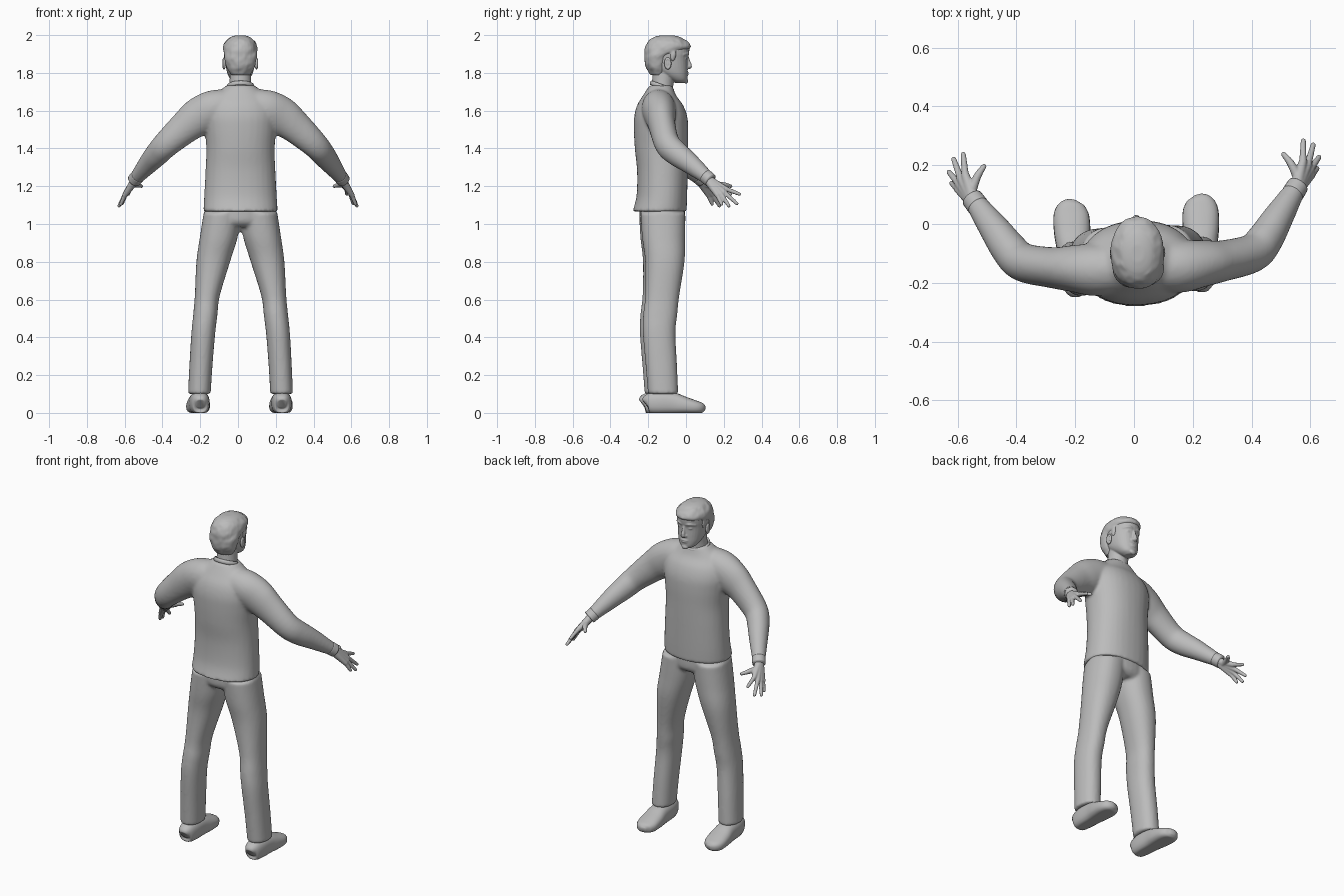
import bpy, bmesh, math
from mathutils import Vector, Matrix, noise

if "Cube" in bpy.data.objects:
    bpy.data.objects.remove(bpy.data.objects["Cube"], do_unlink=True)

grey = bpy.data.materials.new("plain grey")
grey.use_nodes = True
colour = (0.5, 0.5, 0.5, 1)
grey.diffuse_color = colour
grey.node_tree.nodes["Principled BSDF"].inputs["Base Color"].default_value = colour

# The symmetric body is turned slightly about its vertical axis
POSE = Matrix.Translation((0.008, 0, 0)) @ Matrix.Rotation(0.04, 4, "Z")
SIDES = (("left", 1), ("right", -1))


def smooth_rows(rows, steps):
    """Catmull-Rom interpolation through rows of numbers."""
    out = []
    last = len(rows) - 1
    for i in range(last):
        quad = zip(rows[max(i - 1, 0)], rows[i], rows[i + 1], rows[min(i + 2, last)])
        quad = list(quad)
        for k in range(steps):
            t = k / steps
            out.append([b + t * ((c - a) / 2 + t * ((2 * a - 5 * b + 4 * c - d) / 2
                        + t * (3 * b - a - 3 * c + d) / 2)) for a, b, c, d in quad])
    out.append(list(rows[last]))
    return out


def skin_rings(bm, rings):
    """Join rings of points into a closed tube."""
    loops = [[bm.verts.new(p) for p in ring] for ring in rings]
    for lower, upper in zip(loops, loops[1:]):
        for j in range(len(lower)):
            bm.faces.new((lower[j - 1], lower[j], upper[j], upper[j - 1]))
    bm.faces.new(loops[0][::-1])
    bm.faces.new(loops[-1])


def ring(centre, side, up, a, b, power=2, count=32):
    points = []
    for j in range(count):
        c, s = math.cos(math.tau * j / count), math.sin(math.tau * j / count)
        c = math.copysign(abs(c) ** (2 / power), c)
        s = math.copysign(abs(s) ** (2 / power), s)
        points.append(centre + side * (a * c) + up * (b * s))
    return points


def stack(bm, rows, x_sign=1, power=2):
    """Level sections given as (x, y, z, half width, half depth)."""
    skin_rings(bm, [ring(Vector((x * x_sign, y, z)), Vector((1, 0, 0)), Vector((0, 1, 0)), a, b, power)
                    for x, y, z, a, b in smooth_rows(rows, 6)])


def limb(bm, rows, x_sign=1, steps=5, power=2):
    """Sections square to a path, given as (x, y, z, half width, half height)."""
    rows = smooth_rows(rows, steps)
    path = [Vector((r[0] * x_sign, r[1], r[2])) for r in rows]
    rings = []
    for i, p in enumerate(path):
        t = (path[min(i + 1, len(path) - 1)] - path[max(i - 1, 0)]).normalized()
        side = t.cross(Vector((0, 0, 1))).normalized()
        rings.append(ring(p, side, side.cross(t), rows[i][3], rows[i][4], power, 24))
    skin_rings(bm, rings)


def ball(bm, place, size):
    matrix = Matrix.Translation(place) @ Matrix.Diagonal((*size, 1))
    bmesh.ops.create_uvsphere(bm, u_segments=20, v_segments=12, radius=1, matrix=matrix)


def finger(bm, points, start, end, x_sign):
    """Tapered round-ended tube through a few points."""
    n = len(points) - 1
    sizes = [start + (end - start) * i / n for i in range(n + 1)]
    limb(bm, [(*p, r, r) for p, r in zip(points, sizes)], x_sign)
    for p, r in ((points[0], start), (points[-1], end)):
        ball(bm, (p[0] * x_sign, p[1], p[2]), (r, r, r))


def finish(bm, name, voxel=0, relax=0):
    bmesh.ops.recalc_face_normals(bm, faces=bm.faces)
    bm.transform(POSE)
    mesh = bpy.data.meshes.new(name)
    bm.to_mesh(mesh)
    bm.free()
    mesh.materials.append(grey)
    mesh.polygons.foreach_set("use_smooth", [True] * len(mesh.polygons))
    obj = bpy.data.objects.new(name, mesh)
    bpy.context.collection.objects.link(obj)
    if voxel:
        blend = obj.modifiers.new("blend", "REMESH")
        blend.mode = "VOXEL"
        blend.voxel_size = voxel
        blend.use_smooth_shade = True
        soften = obj.modifiers.new("soften", "SMOOTH")
        soften.factor = 0.5
        soften.iterations = relax
    return obj


# Sweater: torso and sleeves blended together
bm = bmesh.new()
stack(bm, [(0, -.14, 1.065, .197, .143), (0, -.128, 1.15, .192, .134), (0, -.125, 1.28, .185, .134),
           (0, -.13, 1.4, .181, .141), (0, -.132, 1.5, .19, .144), (0, -.134, 1.57, .195, .14),
           (0, -.137, 1.63, .18, .121), (0, -.14, 1.68, .14, .088), (0, -.133, 1.735, .073, .06)], power=2.2)
for label, s in SIDES:
    limb(bm, [(.05, -.15, 1.635, .08, .08), (.14, -.15, 1.61, .09, .1), (.22, -.143, 1.567, .08, .103),
              (.29, -.137, 1.515, .07, .088), (.39, -.115, 1.425, .066, .072), (.435, -.07, 1.376, .062, .067),
              (.48, -.002, 1.323, .053, .056), (.548, .1, 1.238, .035, .035)], s)
finish(bm, "sweater", .009, 7)

# Collar band, lower at the throat
bm = bmesh.new()
loop = ring(Vector((0, -.128, 1.727)), Vector((1, 0, 0)), Vector((0, .94, -.34)), .067, .06)
skin = [ring(p, (p - Vector((0, -.128, 1.727))).normalized(), Vector((0, .34, .94)), .007, .012, 2, 10) for p in loop]
skin_rings(bm, skin + skin[:1])
finish(bm, "collar")

# Trousers: seat and two legs
bm = bmesh.new()
stack(bm, [(0, -.125, .985, .15, .09), (0, -.126, 1.02, .186, .118), (0, -.126, 1.12, .185, .118)])
for label, s in SIDES:
    stack(bm, [(.218, -.13, .1, .06, .08), (.21, -.139, .25, .061, .083), (.198, -.15, .42, .063, .086),
               (.187, -.144, .52, .064, .09), (.176, -.133, .62, .066, .09), (.144, -.118, .8, .089, .104),
               (.115, -.123, .93, .1, .114), (.095, -.126, 1.06, .1, .119)], s, 2.2)
finish(bm, "trousers", .009, 4)

for label, s in SIDES:
    # Shoe with a flat sole
    bm = bmesh.new()
    limb(bm, [(.216, -.222, .045, .02, .025), (.216, -.21, .05, .041, .05), (.217, -.16, .052, .052, .06),
              (.218, -.08, .05, .056, .058), (.219, -.02, .04, .062, .047), (.22, .04, .03, .06, .036),
              (.217, .075, .026, .043, .027), (.214, .091, .024, .014, .012)], s, 5, 2.5)
    for v in bm.verts:
        v.co.z = max(v.co.z, 0)
    finish(bm, label + "_shoe")

    # Cuff at the end of the sleeve
    bm = bmesh.new()
    limb(bm, [(.536, .082, 1.253, .038, .038), (.554, .108, 1.231, .037, .037)], s)
    finish(bm, label + "_cuff")

    # Hand: palm spokes and spread fingers blended together
    bm = bmesh.new()
    wrist = (.545, .09, 1.238)
    for knuckle, tip in (((.575, .19, 1.185), (.579, .26, 1.158)), ((.592, .18, 1.168), (.612, .245, 1.108)),
                         ((.6, .163, 1.157), (.63, .202, 1.096)), ((.602, .143, 1.152), (.622, .164, 1.105))):
        finger(bm, [wrist, knuckle], .024, .014, s)
        finger(bm, [knuckle, tip], .0125, .009, s)
    finger(bm, [(.562, .12, 1.21), (.535, .182, 1.207), (.51, .217, 1.2)], .018, .009, s)
    finish(bm, label + "_hand", .004, 3)

    # Ear
    bm = bmesh.new()
    ball(bm, (.086 * s, -.1, 1.85), (.01, .019, .032))
    hollow = [f for f in bm.faces if f.calc_center_median().x * s > .093]
    bmesh.ops.inset_region(bm, faces=hollow, thickness=.002, depth=-.004)
    finish(bm, label + "_ear")

# Head: skull, neck and facial features
bm = bmesh.new()
stack(bm, [(0, -.032, 1.747, .024, .024), (0, -.04, 1.762, .046, .045), (0, -.062, 1.79, .064, .07),
           (0, -.083, 1.825, .074, .092), (0, -.092, 1.875, .08, .101), (0, -.094, 1.905, .082, .11),
           (0, -.097, 1.94, .08, .112), (0, -.1, 1.97, .06, .08), (0, -.1, 1.985, .03, .04)], power=2.2)
stack(bm, [(0, -.13, 1.66, .068, .062), (0, -.124, 1.74, .058, .057), (0, -.115, 1.83, .056, .06)])
limb(bm, [(0, .004, 1.895, .008, .008), (0, .012, 1.86, .009, .011), (0, .02, 1.836, .013, .012),
          (0, .012, 1.823, .01, .006)])
ball(bm, (0, 0, 1.757), (.02, .012, .014))
for z, width in ((1.801, .026), (1.791, .022)):
    ball(bm, (0, .003, z), (width, .011, .006))
for label, s in SIDES:
    ball(bm, (.012 * s, .008, 1.829), (.008, .01, .007))
    ball(bm, (.031 * s, -.006, 1.876), (.015, .012, .008))
    limb(bm, [(.01, .009, 1.897, .006, .006), (.034, .006, 1.903, .008, .007), (.06, -.02, 1.896, .006, .006)], s)
finish(bm, "head", .004, 3)

# Hair: cap with a low nape, a fringe and sideburns
bm = bmesh.new()
stack(bm, [(0, -.152, 1.79, .05, .036), (0, -.153, 1.82, .069, .055), (0, -.156, 1.86, .082, .062),
           (0, -.147, 1.892, .087, .073), (0, -.11, 1.918, .09, .11), (0, -.094, 1.94, .09, .12),
           (0, -.096, 1.968, .077, .104), (0, -.1, 1.99, .05, .068), (0, -.1, 1.999, .022, .03)], power=2.1)
for label, s in SIDES:
    ball(bm, (.077 * s, -.072, 1.895), (.01, .016, .035))
for v in bm.verts:
    if v.co.z < 1.985:
        v.co += (v.co - Vector((0, -.1, 1.9))).normalized() * noise.noise(v.co * 35) * .005
finish(bm, "hair", .005, 2)
